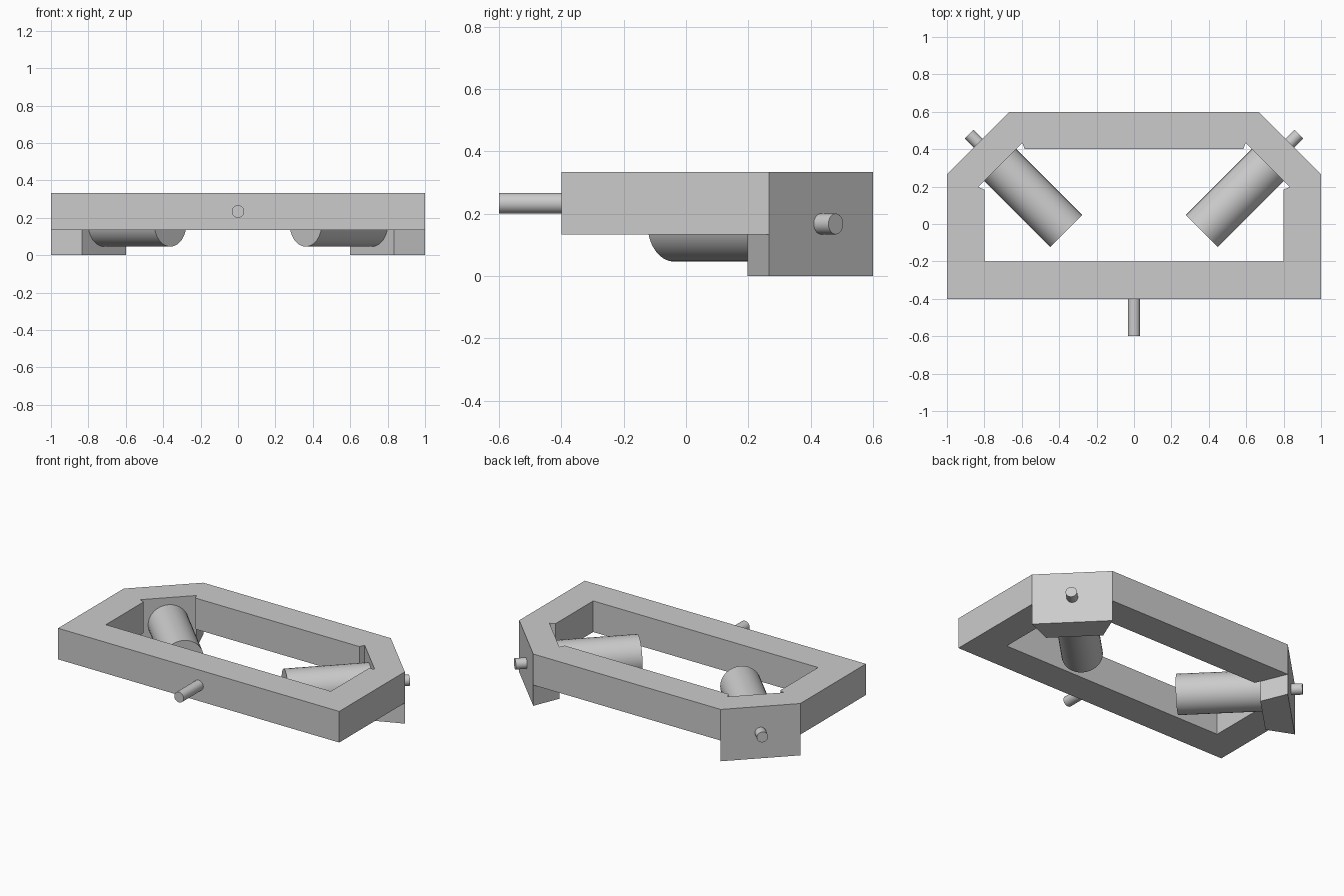
import bpy, bmesh, math
from mathutils import Vector

cube = bpy.data.objects.get("Cube")
if cube:
    bpy.data.objects.remove(cube, do_unlink=True)

grey = bpy.data.materials.new("plain grey")
grey.use_nodes = True
grey.diffuse_color = (0.6, 0.6, 0.6, 1)
grey.node_tree.nodes["Principled BSDF"].inputs["Base Color"].default_value = (0.6, 0.6, 0.6, 1)

WALL, PLATE = 0.2, 0.1667           # frame bar width, corner plate thickness
BASE, TOP = 0.1333, 0.3333          # frame bottom and top
MITRE = math.tan(math.radians(22.5))


def add_object(name, bm):
    bmesh.ops.recalc_face_normals(bm, faces=bm.faces)
    mesh = bpy.data.meshes.new(name)
    bm.to_mesh(mesh)
    bm.free()
    mesh.materials.append(grey)
    obj = bpy.data.objects.new(name, mesh)
    bpy.context.collection.objects.link(obj)
    return obj


def prism(name, outline, bottom, top):
    bm = bmesh.new()
    face = bm.faces.new([bm.verts.new((x, y, bottom)) for x, y in outline])
    up = bmesh.ops.extrude_face_region(bm, geom=[face])["geom"]
    verts = [v for v in up if isinstance(v, bmesh.types.BMVert)]
    bmesh.ops.translate(bm, verts=verts, vec=(0, 0, top - bottom))
    return add_object(name, bm)


def rod(name, start, end, radius):
    start, end = Vector(start), Vector(end)
    bm = bmesh.new()
    bmesh.ops.create_cone(bm, cap_ends=True, segments=32, radius1=radius,
                          radius2=radius, depth=(end - start).length)
    obj = add_object(name, bm)
    obj.location = (start + end) / 2
    obj.rotation_euler = (end - start).to_track_quat('Z', 'Y').to_euler()
    bpy.ops.object.select_all(action='DESELECT')
    bpy.context.view_layer.objects.active = obj
    obj.select_set(True)
    bpy.ops.object.shade_smooth_by_angle(angle=math.radians(40))


# Corner points shared by the frame bars and the corner plates
side_out, back_out = (1, 0.2667), (0.6667, 0.6)
side_in = (1 - WALL, 0.2667 - WALL * MITRE)
back_in = (0.6667 - WALL * MITRE, 0.6 - WALL)
plate_side = (1 - PLATE, 0.2667 - PLATE * MITRE)
plate_back = (0.6667 - PLATE * MITRE, 0.6 - PLATE)


def mirrored(points):
    return [(-x, y) for x, y in reversed(points)]


# Frame ring with mitred, notched back corners
outer = [(1, -0.4), side_out, back_out]
inner = [(1 - WALL, -0.4 + WALL), side_in, plate_side, plate_back, back_in]
bm = bmesh.new()
edges = []
for half in (outer, inner):
    loop = [bm.verts.new((x, y, BASE)) for x, y in half + mirrored(half)]
    edges += [bm.edges.new((a, b)) for a, b in zip(loop, loop[1:] + loop[:1])]
bmesh.ops.triangle_fill(bm, edges=edges, use_beauty=True)
up = bmesh.ops.extrude_face_region(bm, geom=bm.faces[:])["geom"]
bmesh.ops.translate(bm, vec=(0, 0, TOP - BASE),
                    verts=[v for v in up if isinstance(v, bmesh.types.BMVert)])
bmesh.ops.dissolve_limit(bm, angle_limit=0.01, verts=bm.verts[:], edges=bm.edges[:])
add_object("frame", bm)

# Corner plates below the frame, with their angled cylinders and outer pins
for side, s in (("left", 1), ("right", -1)):
    outline = [(s * x, y) for x, y in (side_out, back_out, plate_back, plate_side)]
    prism(side + "_corner_plate", outline, 0, BASE)

    def on_axis(distance):
        d = distance / math.sqrt(2)
        return (s * (0.8333 + d), 0.4333 + d, 0.1667)

    rod(side + "_cylinder", on_axis(-PLATE), on_axis(-PLATE - 0.5), 0.121)
    rod(side + "_pin", on_axis(0), on_axis(0.0667), 0.0333)

# Front pin
rod("front_pin", (0, -0.4, 0.2333), (0, -0.6, 0.2333), 0.0333)
